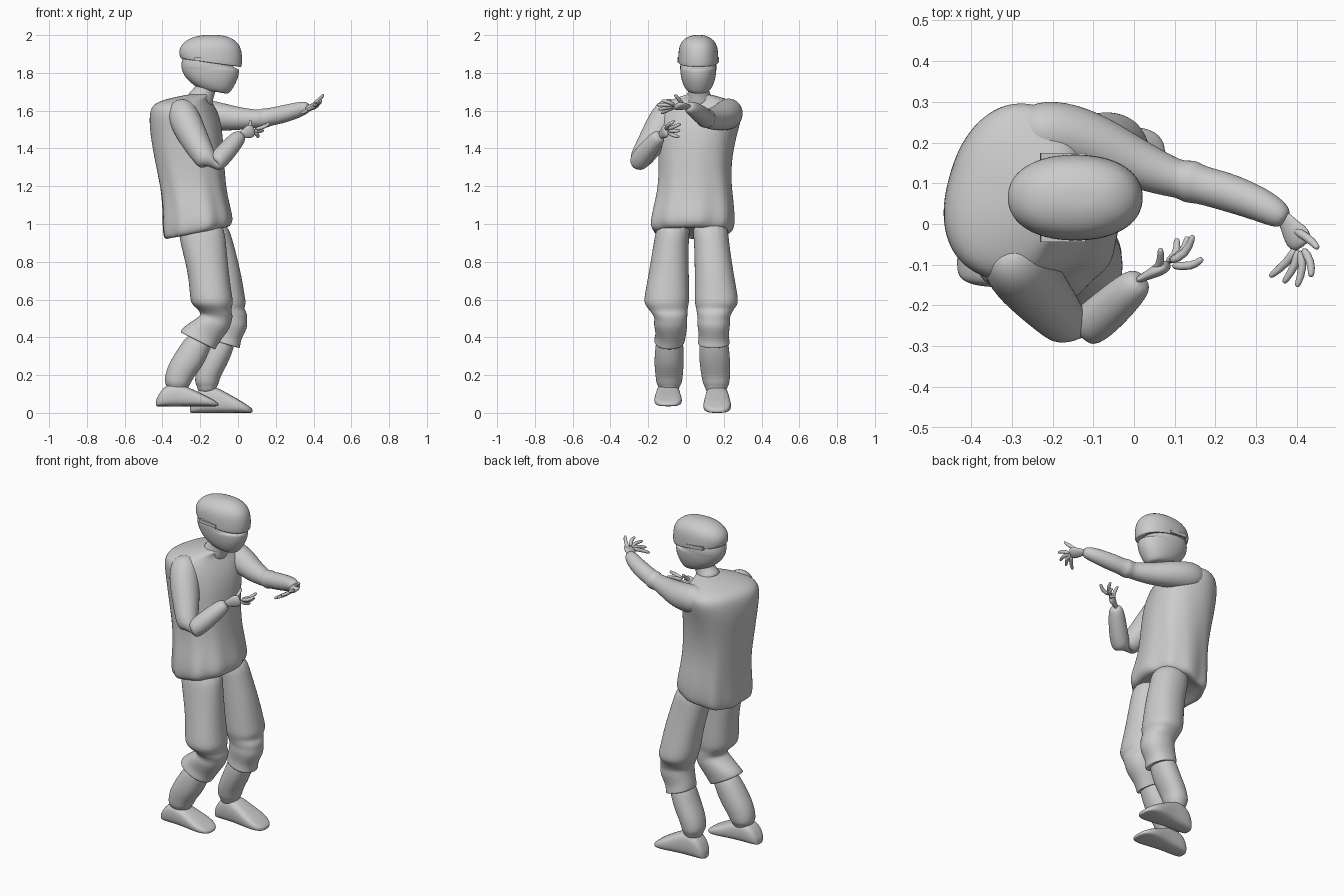
import bpy, bmesh, math
from mathutils import Vector


def loft(name, rings, n=16, levels=2):
    """Skin a list of rings (lists of n points), cap the ends and smooth."""
    bm = bmesh.new()
    vs = [[bm.verts.new(p) for p in r] for r in rings]
    for a, b in zip(vs, vs[1:]):
        for i in range(n):
            j = (i + 1) % n
            bm.faces.new((a[i], a[j], b[j], b[i]))
    bm.faces.new(vs[0])
    bm.faces.new(vs[-1])
    bmesh.ops.recalc_face_normals(bm, faces=bm.faces)
    me = bpy.data.meshes.new(name)
    bm.to_mesh(me)
    bm.free()
    for p in me.polygons:
        p.use_smooth = True
    ob = bpy.data.objects.new(name, me)
    bpy.context.collection.objects.link(ob)
    if levels:
        m = ob.modifiers.new("smooth", 'SUBSURF')
        m.levels = m.render_levels = levels
    return ob


def ring(c, u, v, n=16, power=2.0, wave=0.0):
    pts = []
    for i in range(n):
        a = 2 * math.pi * i / n
        co, si = math.cos(a), math.sin(a)
        k = 1.02 * (1 + wave * (math.sin(a * 9 + 0.6) + 0.6 * math.sin(a * 5 + 2)))
        e = 2 / power
        pts.append(Vector(c) + u * k * math.copysign(abs(co) ** e, co)
                   + v * k * math.copysign(abs(si) ** e, si))
    return pts


def stack(name, rows, n=16, power=2.2, levels=2):
    """Rows: z, x back, x front, y low, y high, [yaw, tilt, wave]."""
    rings = []
    for row in rows:
        z, x0, x1, y0, y1, yaw, tilt, wave = (list(row) + [0, 0, 0])[:8]
        rx, ry = (x1 - x0) / 2, (y1 - y0) / 2
        u = Vector((math.cos(yaw), math.sin(yaw), tilt)) * rx
        v = Vector((-math.sin(yaw), math.cos(yaw), 0)) * ry
        rings.append(ring(((x0 + x1) / 2, (y0 + y1) / 2, z), u, v, n, power, wave))
    return loft(name, rings, n, levels)


def tube(name, pts, n=12, flat=1.0, side=Vector((0, 0, 1)), levels=2):
    """Tube through x, y, z, radius points; flat squashes it along side."""
    rings = []
    for i, p in enumerate(pts):
        a, b = pts[max(i - 1, 0)], pts[min(i + 1, len(pts) - 1)]
        t = (Vector(b[:3]) - Vector(a[:3])).normalized()
        u = t.cross(side).normalized()
        v = u.cross(t)
        rings.append(ring(p[:3], u * p[3], v * p[3] * flat, n))
    return loft(name, rings, n, levels)


# Loose tunic, turned at the shoulders and gathered at the hem
stack("tunic", [
    (0.97, -0.31, -0.10, -0.10, 0.17, 0, 0.15),
    (0.945, -0.375, -0.06, -0.15, 0.22, 0, 0.2, 0.02),
    (0.965, -0.395, -0.04, -0.178, 0.245, 0, 0.2, 0.035),
    (1.02, -0.398, -0.035, -0.182, 0.252, 0, 0.1, 0.025),
    (1.12, -0.40, -0.055, -0.16, 0.247, 0, 0, 0.018),
    (1.22, -0.415, -0.072, -0.14, 0.235, -0.05, 0, 0.012),
    (1.36, -0.44, -0.08, -0.14, 0.24, -0.15, 0, 0.006),
    (1.50, -0.46, -0.09, -0.14, 0.27, -0.25),
    (1.59, -0.455, -0.12, -0.145, 0.30, -0.3),
    (1.635, -0.435, -0.145, -0.125, 0.285, -0.3),
    (1.66, -0.38, -0.155, -0.07, 0.22, -0.3),
    (1.685, -0.27, -0.14, 0.0, 0.135, -0.2),
    (1.69, -0.22, -0.15, 0.03, 0.10),
], n=40, power=2.35)

# Neck and masked lower head
tube("neck", [(-0.21, 0.07, 1.64, 0.085), (-0.185, 0.067, 1.685, 0.058),
              (-0.16, 0.065, 1.74, 0.053), (-0.14, 0.065, 1.8, 0.05)], side=Vector((0, 1, 0)))
stack("face_mask", [
    (1.70, -0.16, -0.07, 0.035, 0.095, 0, -0.2),
    (1.70, -0.20, -0.05, 0.01, 0.12, 0, -0.15),
    (1.73, -0.24, -0.027, -0.012, 0.142, 0, -0.1),
    (1.77, -0.275, 0.0, -0.025, 0.155),
    (1.81, -0.295, 0.005, -0.03, 0.16),
    (1.822, -0.297, 0.002, -0.03, 0.16),
    (1.828, -0.298, -0.03, -0.03, 0.16),
    (1.87, -0.30, -0.03, -0.03, 0.16),
    (1.93, -0.26, -0.06, 0.0, 0.13)], n=20)

# Helmet with a brow overhanging the eyes
stack("helmet", [
    (1.87, -0.27, -0.03, -0.02, 0.15, 0, -0.14),
    (1.85, -0.295, 0.01, -0.036, 0.166, 0, -0.14),
    (1.855, -0.305, 0.02, -0.04, 0.17, 0, -0.14),
    (1.90, -0.312, 0.022, -0.04, 0.17, 0, -0.07),
    (1.945, -0.302, 0.012, -0.035, 0.165),
    (1.98, -0.265, -0.025, -0.012, 0.142),
    (1.997, -0.21, -0.07, 0.025, 0.105),
    (2.001, -0.17, -0.11, 0.05, 0.08)], n=20)

# Goggle straps on both sides of the helmet
for s in (-1, 1):
    bpy.ops.mesh.primitive_cube_add(size=1, location=(-0.175, 0.065 + s * 0.1, 1.87),
                                    rotation=(0, 0.08, 0))
    ob = bpy.context.object
    ob.name = "strap_right" if s < 0 else "strap_left"
    ob.scale = (0.11, 0.018, 0.02)
    b = ob.modifiers.new("round", 'BEVEL')
    b.width, b.segments = 0.004, 2

# Sleeves
tube("sleeve_right", [
    (-0.325, -0.05, 1.635, 0.04), (-0.305, -0.075, 1.61, 0.075), (-0.285, -0.11, 1.56, 0.087),
    (-0.237, -0.165, 1.46, 0.08), (-0.19, -0.22, 1.375, 0.066), (-0.155, -0.258, 1.318, 0.056),
    (-0.13, -0.262, 1.312, 0.052), (-0.09, -0.235, 1.352, 0.055), (-0.035, -0.185, 1.415, 0.05),
    (0.005, -0.147, 1.46, 0.042), (0.02, -0.135, 1.47, 0.025)], side=Vector((1, 0, 0.3)))
tube("sleeve_left", [
    (-0.28, 0.20, 1.61, 0.05), (-0.245, 0.222, 1.59, 0.082), (-0.18, 0.224, 1.58, 0.083),
    (-0.09, 0.195, 1.568, 0.075), (0.0, 0.15, 1.557, 0.063), (0.09, 0.115, 1.557, 0.05),
    (0.115, 0.11, 1.558, 0.047), (0.14, 0.104, 1.56, 0.056), (0.16, 0.097, 1.565, 0.047),
    (0.22, 0.082, 1.577, 0.049), (0.30, 0.053, 1.598, 0.044), (0.35, 0.027, 1.615, 0.037),
    (0.375, 0.008, 1.62, 0.024)])


def hand(side_name, wrist, palm, normal, tips, bow):
    """Flat palm, four fingers and a thumb (last tip) that bow outward."""
    w, p = Vector(wrist), Vector(palm)
    tube("palm_" + side_name, [(*w.lerp(p, t), r) for t, r in
         ((-0.4, 0.02), (0.1, 0.023), (0.6, 0.037), (1.0, 0.036), (1.2, 0.022))],
         flat=0.45, side=normal, levels=1)
    for i, tip in enumerate(tips):
        t = Vector(tip)
        base = w.lerp(p, 0.3) if i == 4 else p.lerp(t, 0.15)
        mid = base.lerp(t, 0.5) + Vector(bow)
        name = "thumb_" + side_name if i == 4 else f"finger_{i + 1}_{side_name}"
        tube(name, [(*base, 0.012), (*mid, 0.0115), (*mid.lerp(t, 0.85), 0.009), (*t, 0.005)],
             n=8, side=normal, levels=1)


# Hands
hand("left", (0.375, 0.005, 1.62), (0.41, -0.045, 1.625), Vector((-0.6, 0.1, 0.8)),
     [(0.435, -0.13, 1.655), (0.40, -0.155, 1.63), (0.367, -0.145, 1.605),
      (0.333, -0.13, 1.585), (0.452, -0.06, 1.685)], (0.012, 0, 0.004))
hand("right", (0.025, -0.13, 1.475), (0.075, -0.105, 1.495), Vector((-0.3, 1, 0.1)),
     [(0.168, -0.085, 1.535), (0.145, -0.028, 1.53), (0.132, -0.03, 1.495),
      (0.105, -0.035, 1.46), (0.065, -0.06, 1.55)], (0.014, -0.012, -0.004))

# Baggy trousers with creased knees, ending in flared cuffs
stack("trouser_right", [
    (1.02, -0.32, -0.08, -0.15, 0.03), (0.92, -0.312, -0.065, -0.168, 0.012),
    (0.75, -0.265, -0.05, -0.195, 0.014), (0.63, -0.255, -0.033, -0.218, 0.018),
    (0.58, -0.25, -0.024, -0.224, 0.016), (0.552, -0.228, -0.04, -0.20, 0.008, 0, -0.1),
    (0.525, -0.20, -0.026, -0.178, 0.008, 0, -0.1), (0.50, -0.198, -0.034, -0.165, 0.006, 0, -0.2),
    (0.47, -0.225, -0.045, -0.172, 0.008, 0, -0.3), (0.42, -0.28, -0.097, -0.158, 0.0, 0, -0.45),
    (0.387, -0.306, -0.118, -0.17, -0.005, 0, -0.5),
    (0.377, -0.302, -0.122, -0.167, -0.008, 0, -0.5), (0.387, -0.27, -0.15, -0.14, -0.03, 0, -0.5)])
stack("trouser_left", [
    (1.02, -0.27, -0.06, 0.03, 0.22), (0.92, -0.245, -0.03, 0.043, 0.225),
    (0.75, -0.20, 0.015, 0.047, 0.25), (0.63, -0.185, 0.033, 0.046, 0.272),
    (0.58, -0.17, 0.044, 0.046, 0.278), (0.552, -0.155, 0.03, 0.055, 0.255),
    (0.525, -0.145, 0.05, 0.058, 0.24), (0.50, -0.14, 0.046, 0.062, 0.23, 0, -0.1),
    (0.47, -0.14, 0.052, 0.058, 0.235, 0, -0.2), (0.41, -0.15, 0.013, 0.07, 0.224, 0, -0.3),
    (0.373, -0.155, 0.012, 0.062, 0.233, 0, -0.3), (0.363, -0.152, 0.008, 0.064, 0.23, 0, -0.3),
    (0.373, -0.13, -0.02, 0.09, 0.2, 0, -0.3)])

# Wrapped shins
stack("shin_right", [
    (0.44, -0.25, -0.11, -0.15, -0.02), (0.33, -0.325, -0.15, -0.165, -0.012),
    (0.25, -0.372, -0.185, -0.168, -0.012), (0.19, -0.388, -0.235, -0.16, -0.018),
    (0.155, -0.387, -0.25, -0.157, -0.022), (0.14, -0.375, -0.262, -0.145, -0.035),
    (0.10, -0.37, -0.275, -0.135, -0.045)])
stack("shin_left", [
    (0.44, -0.135, 0.0, 0.08, 0.215), (0.33, -0.17, -0.025, 0.068, 0.23),
    (0.25, -0.21, -0.06, 0.073, 0.235), (0.19, -0.228, -0.095, 0.083, 0.233),
    (0.155, -0.227, -0.102, 0.09, 0.23), (0.14, -0.215, -0.113, 0.1, 0.22),
    (0.10, -0.21, -0.12, 0.11, 0.21)])

# Soft shoes: distance from heel, height, half width
SHOE = [(-0.005, 0.035, 0.02), (0.005, 0.065, 0.042), (0.035, 0.12, 0.055), (0.08, 0.145, 0.06),
        (0.14, 0.135, 0.063), (0.2, 0.1, 0.07), (0.26, 0.068, 0.075), (0.305, 0.038, 0.062),
        (0.328, 0.02, 0.03)]
for name, hx, cy, z0, k in (("shoe_right", -0.43, -0.095, 0.035, 0.84),
                            ("shoe_left", -0.25, 0.165, 0.0, 1.0)):
    loft(name, [ring((hx + t, cy, z0 + h * k / 2), Vector((0, w, 0)),
                     Vector((0, 0, h * k / 2)), 16, 3.0) for t, h, w in SHOE])
